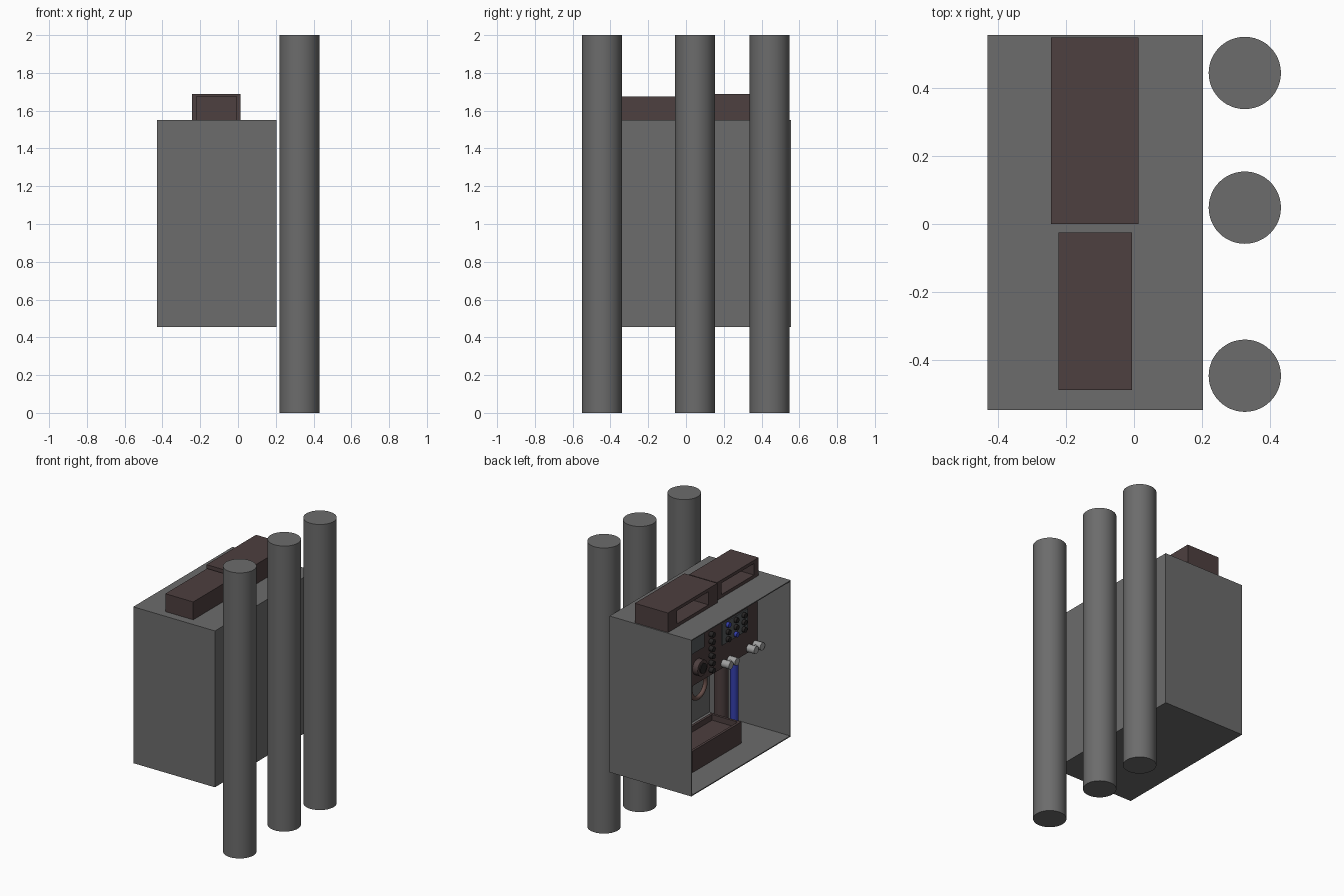
import bpy, bmesh, math
from mathutils import Vector, Matrix

if "Cube" in bpy.data.objects:
    bpy.data.objects.remove(bpy.data.objects["Cube"])


def material(name, rgb):
    m = bpy.data.materials.new(name)
    m.diffuse_color = (*rgb, 1)
    m.use_nodes = True
    m.node_tree.nodes["Principled BSDF"].inputs["Base Color"].default_value = m.diffuse_color
    return m


GREY = material("steel grey", (0.15, 0.15, 0.15))
BROWN = material("dark brown", (0.075, 0.050, 0.050))
DARK = material("near black", (0.02, 0.018, 0.018))
BLUE = material("blue", (0.035, 0.05, 0.42))
SCREEN = material("screen grey", (0.09, 0.10, 0.105))
LIGHT = material("light grey", (0.35, 0.35, 0.35))
HOSE = material("hose brown", (0.13, 0.075, 0.065))


def finish(name, bm, mat):
    bmesh.ops.recalc_face_normals(bm, faces=bm.faces)
    me = bpy.data.meshes.new(name)
    bm.to_mesh(me)
    bm.free()
    me.materials.append(mat)
    ob = bpy.data.objects.new(name, me)
    bpy.context.collection.objects.link(ob)
    return ob


def box(name, lo, hi, mat, recess=None, open_dir=None):
    """Box from corner to corner; recess = (direction, inset, extra side inset in y, depth)."""
    lo, hi = Vector(lo), Vector(hi)
    bm = bmesh.new()
    bmesh.ops.create_cube(bm, size=1)
    for v in bm.verts:
        v.co = Vector([(lo[i] + hi[i]) / 2 + v.co[i] * (hi[i] - lo[i]) for i in range(3)])
    bm.normal_update()
    if open_dir:
        hit = [f for f in bm.faces if f.normal.dot(Vector(open_dir)) > 0.9]
        bmesh.ops.delete(bm, geom=hit, context='FACES_ONLY')
    if recess:
        d, inset, side, depth = recess
        d = Vector(d)
        face = next(f for f in bm.faces if f.normal.dot(d) > 0.9)
        bmesh.ops.inset_region(bm, faces=[face], thickness=inset)
        mid = face.calc_center_median()
        for v in face.verts:
            v.co.y -= math.copysign(side, v.co.y - mid.y)
        face = bmesh.ops.extrude_discrete_faces(bm, faces=[face])["faces"][0]
        for v in face.verts:
            v.co -= d * depth
    return finish(name, bm, mat)


def rod(name, base, direction, length, radius, mat, sides=24):
    """Capped cylinder starting at base, with smooth sides."""
    bm = bmesh.new()
    bmesh.ops.create_cone(bm, cap_ends=True, segments=sides, radius1=radius,
                          radius2=radius, depth=length)
    d = Vector(direction).normalized()
    rot = Vector((0, 0, 1)).rotation_difference(d).to_matrix().to_4x4()
    bm.transform(Matrix.Translation(Vector(base) + d * length / 2) @ rot)
    for f in bm.faces:
        f.smooth = len(f.verts) == 4
    return finish(name, bm, mat)


def ring(name, centre, major, minor, mat, n=32, m=10):
    """Torus standing in the y-z plane."""
    bm = bmesh.new()
    grid = []
    for i in range(n):
        a = 2 * math.pi * i / n
        row = []
        for j in range(m):
            b = 2 * math.pi * j / m
            r = major + minor * math.cos(b)
            row.append(bm.verts.new(Vector(centre) + Vector(
                (minor * math.sin(b), r * math.cos(a), r * math.sin(a)))))
        grid.append(row)
    for i in range(n):
        for j in range(m):
            k, l = (i + 1) % n, (j + 1) % m
            bm.faces.new((grid[i][j], grid[k][j], grid[k][l], grid[i][l])).smooth = True
    return finish(name, bm, mat)


OUT = (-1, 0, 0)

# Three tall poles
for i, y in enumerate((0.443, 0.048, -0.445)):
    rod(f"pole_{i + 1}", (0.325, y, 0), (0, 0, 1), 2.0, 0.106, GREY, 48)

# Cabinet shell, open on the -x side
shell = box("cabinet_shell", (-0.43, -0.545, 0.455), (0.203, 0.555, 1.55), GREY, open_dir=OUT)
mod = shell.modifiers.new("wall", 'SOLIDIFY')
mod.thickness = 0.01
mod.offset = -1

# Two boxes on the roof, each with a recessed window
box("roof_box_large", (-0.243, 0.0, 1.55), (0.013, 0.547, 1.687), BROWN,
    (OUT, 0.032, 0.075, 0.12))
box("roof_box_small", (-0.222, -0.487, 1.55), (-0.006, -0.025, 1.675), BROWN,
    (OUT, 0.032, 0.03, 0.10))

# Control panel across the upper half
PX = -0.18
box("control_panel", (PX, -0.535, 1.02), (PX + 0.04, 0.545, 1.54), BROWN)

# Screen and dial
box("screen", (PX - 0.008, 0.065, 1.25), (PX, 0.30, 1.36), SCREEN)
rod("dial", (PX, 0.13, 1.136), OUT, 0.04, 0.055, BROWN)
rod("dial_cap", (PX - 0.04, 0.13, 1.136), OUT, 0.008, 0.035, DARK)

# Column of small knobs
for i in range(6):
    rod(f"knob_{i + 1}", (PX, -0.012, 1.06 + i * 0.05), OUT, 0.03, 0.018, DARK, 16)

# Keypad plate with a grid of buttons
box("keypad_plate", (PX - 0.008, -0.42, 1.185), (PX, -0.135, 1.335), SCREEN)
for r in range(3):
    for c in range(3):
        mat = BLUE if (r, c) in ((2, 0), (0, 1)) else DARK
        rod(f"keypad_button_{r}_{c}", (PX - 0.008, -0.19 - c * 0.088, 1.21 + r * 0.05),
            OUT, 0.02, 0.018, mat, 16)

# Pairs of light taps on the lower edge of the panel
for i, y in enumerate((-0.19, -0.47)):
    for k in (-1, 1):
        rod(f"tap_{i + 1}_{'a' if k < 0 else 'b'}", (PX, y + k * 0.034, 1.05),
            OUT, 0.06, 0.026, LIGHT)
    rod(f"tap_bar_{i + 1}", (PX - 0.025, y - 0.04, 1.05), (0, 1, 0), 0.08, 0.012, LIGHT, 16)

# Tray on the floor
box("tray", (-0.243, -0.267, 0.465), (-0.01, 0.277, 0.615), BROWN,
    ((0, 0, 1), 0.025, 0.0, 0.04))

# Pipes and hose loop behind the tray
rod("brown_pipe", (-0.007, -0.38, 0.465), (0, 0, 1), 1.07, 0.045, BROWN)
rod("blue_pipe", (-0.055, -0.455, 0.465), (0, 0, 1), 1.07, 0.026, BLUE)
ring("hose_loop", (0.15, -0.345, 0.735), 0.085, 0.015, HOSE)
rod("hose_drop", (0.15, -0.345, 0.82), (0, 0, 1), 0.715, 0.015, HOSE, 16)
